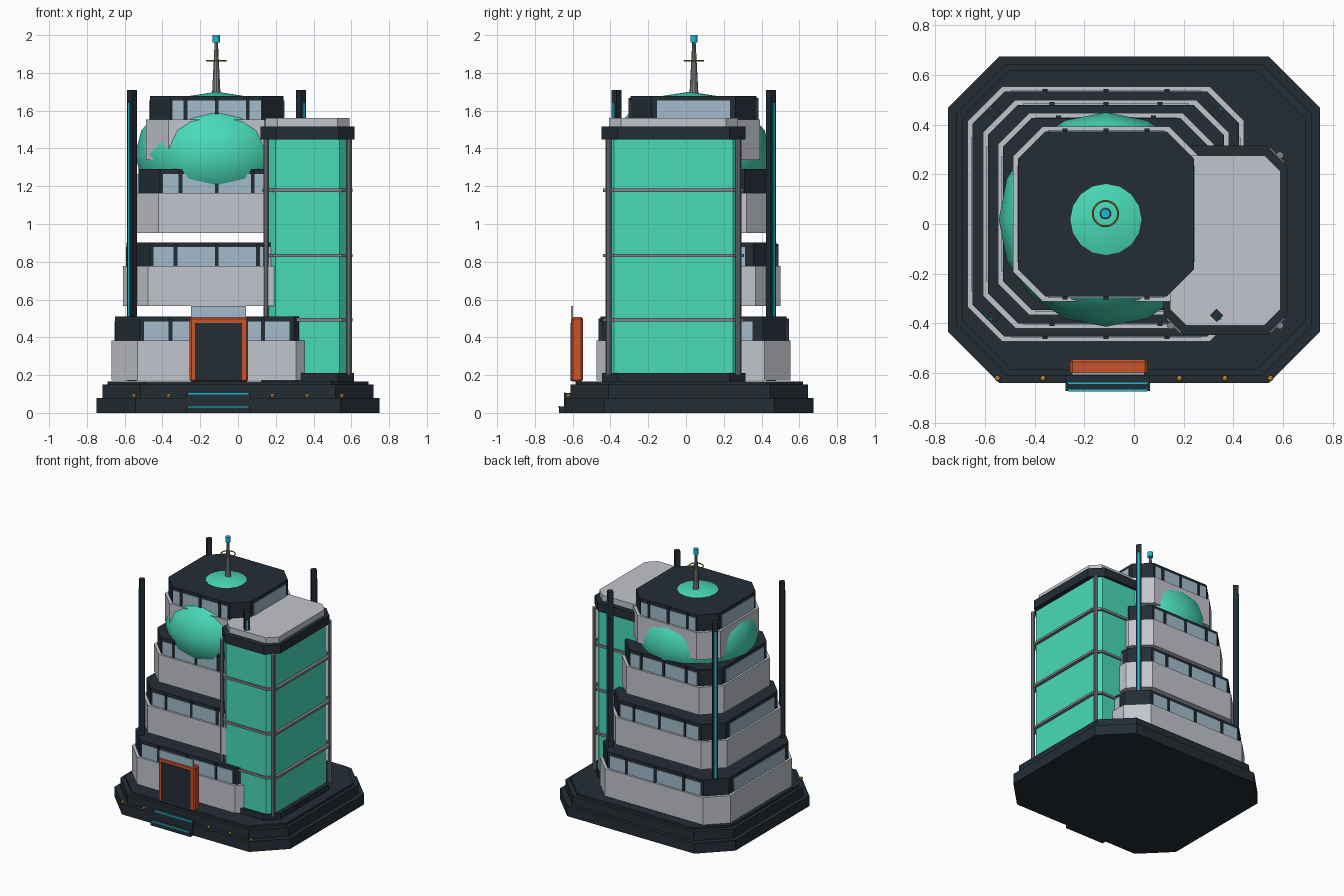
import bpy, bmesh, math
from mathutils import Matrix

if "Cube" in bpy.data.objects:
    bpy.data.objects.remove(bpy.data.objects["Cube"])


def mat(name, r, g, b):
    m = bpy.data.materials.new(name)
    m.diffuse_color = (r, g, b, 1)
    m.use_nodes = True
    m.node_tree.nodes["Principled BSDF"].inputs["Base Color"].default_value = m.diffuse_color
    return m


DARK = mat("dark_slate", .017, .026, .036)
LIGHT = mat("pale_grey", .54, .56, .61)
GREEN = mat("mint_green", .065, .70, .48)
BLUE = mat("window_blue", .36, .50, .60)
GREY = mat("mid_grey", .22, .23, .25)
ORANGE = mat("burnt_orange", .58, .09, .025)
CYAN = mat("cyan", .01, .50, .65)
GOLD = mat("gold", .50, .28, .03)


def finish(name, bm, m):
    bmesh.ops.recalc_face_normals(bm, faces=bm.faces)
    me = bpy.data.meshes.new(name)
    bm.to_mesh(me)
    bm.free()
    me.materials.append(m)
    o = bpy.data.objects.new(name, me)
    bpy.context.collection.objects.link(o)
    return o


def octa(name, cx, cy, hx, hy, ch, z0, z1, m):
    """Prism on a rectangle with cut corners."""
    pts = [(hx, ch - hy), (hx, hy - ch), (hx - ch, hy), (ch - hx, hy),
           (-hx, hy - ch), (-hx, ch - hy), (ch - hx, -hy), (hx - ch, -hy)]
    bm = bmesh.new()
    f = bm.faces.new([bm.verts.new((cx + x, cy + y, z0)) for x, y in pts])
    r = bmesh.ops.extrude_face_region(bm, geom=[f], use_keep_orig=True)
    bmesh.ops.translate(bm, vec=(0, 0, z1 - z0),
                        verts=[v for v in r["geom"] if isinstance(v, bmesh.types.BMVert)])
    return finish(name, bm, m)


def box(name, x0, x1, y0, y1, z0, z1, m, rot=0, bevel=0):
    """Box from its limits, optionally turned about its own vertical axis."""
    bm = bmesh.new()
    c = ((x0 + x1) / 2, (y0 + y1) / 2, (z0 + z1) / 2)
    bmesh.ops.create_cube(bm, size=1, matrix=Matrix.Translation(c) @ Matrix.Rotation(rot, 4, 'Z')
                          @ Matrix.Diagonal((x1 - x0, y1 - y0, z1 - z0, 1)))
    if bevel:
        bmesh.ops.bevel(bm, geom=bm.edges[:], offset=bevel, segments=1, affect='EDGES')
    return finish(name, bm, m)


def cone(name, x, y, z0, z1, r0, r1, n, m):
    bm = bmesh.new()
    bmesh.ops.create_cone(bm, cap_ends=True, segments=n, radius1=r0, radius2=r1, depth=z1 - z0,
                          matrix=Matrix.Translation((x, y, (z0 + z1) / 2)))
    return finish(name, bm, m)


# stepped base
BY = .017
octa("base_lower", 0, BY, .75, .657, .207, 0, .08, DARK)
octa("base_middle", 0, BY, .717, .628, .2, .08, .15, DARK)
octa("base_top", 0, BY, .69, .603, .195, .15, .167, DARK)

# four floating storeys: pale parapet, dark window band, panes and mullions
CX, CY = -.113, .04
tiers = [(.557, .513, .138, .172), (.496, .460, .132, .565),
         (.435, .407, .126, .952), (.374, .353, .120, 1.34)]
for i, (hx, hy, ch, z) in enumerate(tiers, 1):
    zs, zt = z + .212, z + .338
    octa(f"parapet_{i}", CX, CY, hx, hy, ch, z, zs, LIGHT)
    bx, by = hx - .02, hy - .02
    octa(f"window_band_{i}", CX, CY, bx, by, ch - .01, zs, zt, DARK)
    wx, wy = (hx - ch) * .92, (hy - ch) * .83
    for s, tag in ((-1, "a"), (1, "b")):
        y, x = CY + s * by, CX + s * bx
        box(f"long_window_{i}{tag}", CX - wx, CX + wx, y - .005, y + .005, zs, zt - .025, BLUE)
        box(f"side_window_{i}{tag}", x - .005, x + .005, CY - wy, CY + wy, zs, zt - .025, BLUE)
        for k in (-.44, 0, .44):
            mx = CX + k * hx
            box(f"mullion_{i}{tag}", mx - .01, mx + .01, y - .011, y + .011, zs, zt - .01, DARK)

# dome bulging through the upper storey
bm = bmesh.new()
bmesh.ops.create_uvsphere(bm, u_segments=16, v_segments=8, radius=1,
                          matrix=Matrix.Translation((CX, .018, 1.367)) @ Matrix.Diagonal((.432, .432, .333, 1)))
dome = finish("dome", bm, GREEN)
for p in dome.data.polygons:
    p.use_smooth = True

# glass tower with corner columns and floor rings
TX, TY = .368, -.066
octa("tower_foot", TX, TY, .247, .38, .085, .165, .21, DARK)
octa("tower_glass", TX, TY, .215, .361, .045, .2, 1.46, GREEN)
octa("tower_crown", TX, TY, .25, .382, .085, 1.448, 1.515, DARK)
octa("tower_roof", TX, TY, .223, .342, .065, 1.515, 1.56, LIGHT)
for z in (.493, .833, 1.178):
    octa("tower_ring", TX, TY, .238, .373, .055, z - .009, z + .009, GREY)
for sx in (-1, 1):
    for sy in (-1, 1):
        cone("tower_column", TX + sx * .22, TY + sy * .343, .2, 1.45, .015, .015, 10, GREY)

# diagonal corner posts with glowing strips on the outer side
for sx in (-1, 1):
    for sy in (-1, 1):
        x, y = -.1145 + sx * .4475, .041 + sy * .409
        box("corner_post", x - .019, x + .019, y - .019, y + .019, .17, 1.71, DARK, math.pi / 4)
        d = .0195 * math.sqrt(.5)
        px, py = x + sx * d, y + sy * d
        box("post_strip", px - .006, px + .006, py - .004, py + .004, .3, 1.64, CYAN,
            -sx * sy * math.pi / 4)

# entrance with sign plate
box("door_frame", -.257, .054, -.608, -.545, .165, .508, ORANGE, bevel=.01)
box("door_panel", -.228, .022, -.612, -.604, .168, .476, DARK)
box("sign_plate", -.25, .042, -.608, -.599, .505, .565, BLUE)

# entry steps with light strips
box("lower_step", -.275, .065, -.673, -.5, 0, .035, DARK)
box("upper_step", -.275, .065, -.645, -.5, .035, .105, DARK)
box("lower_step_strip", -.265, .055, -.675, -.667, .029, .037, CYAN)
box("upper_step_strip", -.265, .055, -.647, -.639, .098, .107, CYAN)

# row of small lamps along the front
for i in range(7):
    bm = bmesh.new()
    bmesh.ops.create_uvsphere(bm, u_segments=8, v_segments=6, radius=.012,
                              matrix=Matrix.Translation((-.55 + i * 1.1 / 6, -.622, .09)))
    finish("lamp", bm, GOLD)

# antenna with ring and beacon
AX, AY = -.115, .042
cone("antenna_mast", AX, AY, 1.68, 1.965, .024, .009, 10, GREY)
cone("antenna_beacon", AX, AY, 1.96, 2.0, .019, .019, 12, CYAN)
bpy.ops.mesh.primitive_torus_add(location=(AX, AY, 1.865), major_radius=.051, minor_radius=.004,
                                 major_segments=24, minor_segments=6)
ring = bpy.context.object
ring.name = "antenna_ring"
ring.data.materials.append(GOLD)
